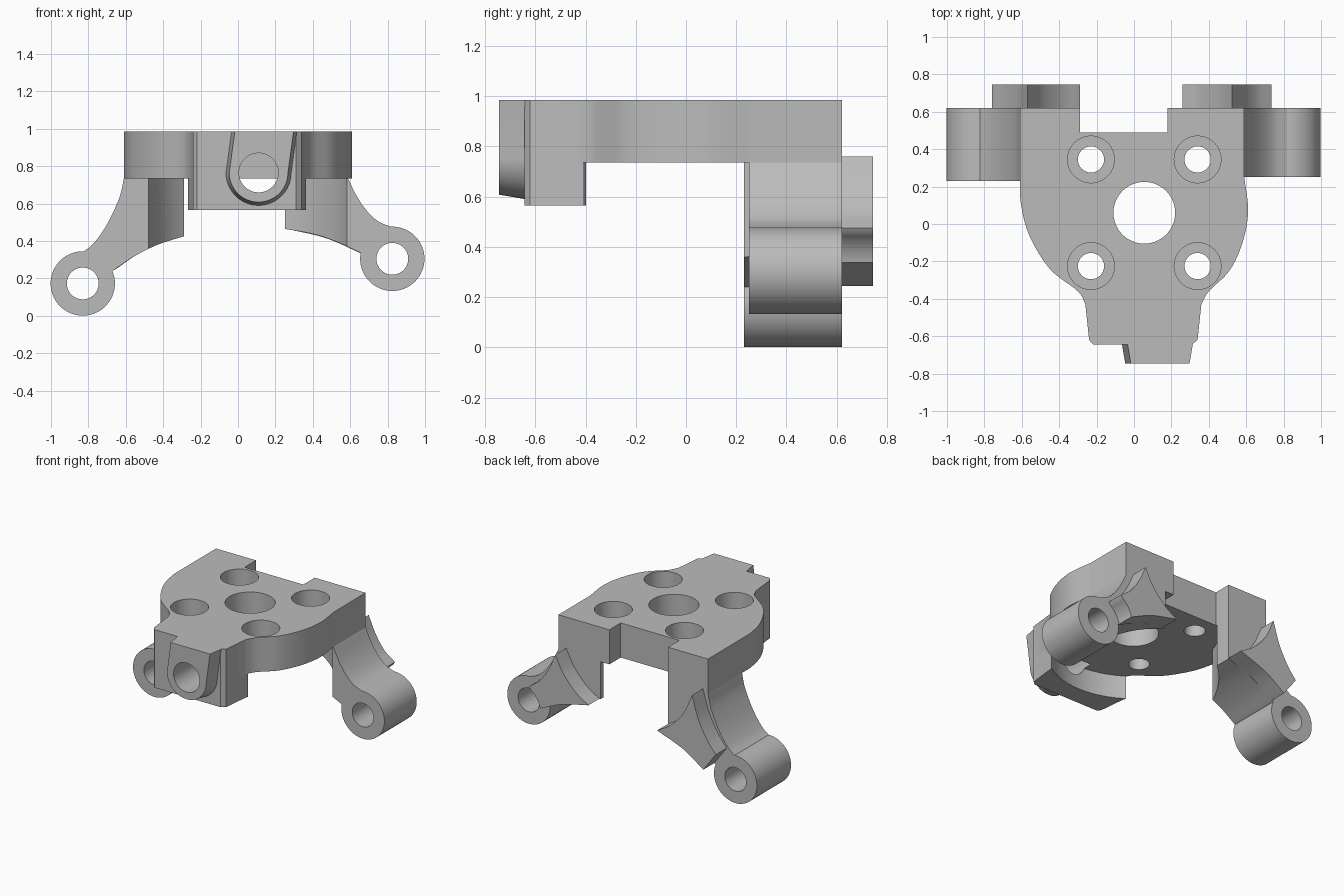
import bpy, bmesh, math
from mathutils import Vector

if "Cube" in bpy.data.objects:
    bpy.data.objects.remove(bpy.data.objects["Cube"])

GREY = (0.5, 0.5, 0.5, 1)
metal = bpy.data.materials.new("plain grey")
metal.use_nodes = True
metal.diffuse_color = GREY
metal.node_tree.nodes["Principled BSDF"].inputs["Base Color"].default_value = GREY


def smooth(pts, steps=8):
    """Smooth curve through a few points."""
    p = [Vector(q) for q in pts]
    p = [2 * p[0] - p[1]] + p + [2 * p[-1] - p[-2]]
    out = []
    for a, b, c, d in zip(p, p[1:], p[2:], p[3:]):
        for i in range(steps):
            t = i / steps
            out.append(0.5 * (2 * b + (c - a) * t + (2 * a - 5 * b + 4 * c - d) * t * t
                              + (3 * b - a - 3 * c + d) * t ** 3))
    return out + [p[-2]]


def arc(cx, cy, r, start=0, end=360, n=64):
    count = n if end - start == 360 else n + 1
    angles = [math.radians(start + (end - start) * i / n) for i in range(count)]
    return [(cx + r * math.cos(a), cy + r * math.sin(a)) for a in angles]


def prism(name, pts, axis, lo, hi, pts_hi=None):
    """Solid between two matching outlines, along y or z."""
    bm = bmesh.new()

    def ring(outline, level):
        return [bm.verts.new((p[0], level, p[1]) if axis == "y" else (p[0], p[1], level))
                for p in outline]
    a, b = ring(pts, lo), ring(pts_hi or pts, hi)
    bm.faces.new(a)
    bm.faces.new(b)
    for i in range(len(a)):
        j = (i + 1) % len(a)
        bm.faces.new((a[i], a[j], b[j], b[i]))
    bmesh.ops.recalc_face_normals(bm, faces=bm.faces)
    mesh = bpy.data.meshes.new(name)
    bm.to_mesh(mesh)
    bm.free()
    mesh.materials.append(metal)
    ob = bpy.data.objects.new(name, mesh)
    bpy.context.collection.objects.link(ob)
    return ob


def cut(ob, cutters):
    """Subtract the cutters and bake the result."""
    for c in cutters:
        c.hide_render = True
        mod = ob.modifiers.new("cut", "BOOLEAN")
        mod.operation, mod.solver, mod.object = "DIFFERENCE", "EXACT", c
    deps = bpy.context.evaluated_depsgraph_get()
    mesh = bpy.data.meshes.new_from_object(ob.evaluated_get(deps))
    ob.modifiers.clear()
    ob.data = mesh


TOP, UNDER, BACK = 0.985, 0.735, 0.62
CX, CY = 0.055, 0.06
BOSS_X, BOSS_Z = 0.11, 0.765
parts, cutters = [], []


def cutter(*args):
    cutters.append(prism("cutter", *args))
    return cutters[-1]


# Main plate with rear notch
outline = [(-0.29, BACK), (-0.61, BACK)]
outline += smooth([(-0.61, 0.24), (-0.605, 0.11), (-0.56, -0.06), (-0.45, -0.24),
                   (-0.3, -0.36), (-0.26, -0.43)])
outline += [(-0.24, -0.62), (-0.22, -0.643), (0.31, -0.643), (0.34, -0.62)]
outline += smooth([(0.36, -0.43), (0.4, -0.36), (0.51, -0.25), (0.58, -0.1),
                   (0.61, 0.07), (0.588, 0.26)])
outline += [(0.588, BACK), (0.18, BACK), (0.18, 0.49), (-0.29, 0.49)]
plate = prism("plate", outline, "z", UNDER, TOP)
boss_hole = cutter(arc(BOSS_X, BOSS_Z, 0.105), "y", -0.9, -0.43)
plate_cuts = [boss_hole, cutter(arc(CX, CY, 0.165), "z", 0.5, 1.2)]
for x in (-0.23, 0.34):
    for y in (-0.225, 0.345):
        plate_cuts.append(cutter(arc(x, y, 0.07), "z", 0.5, 1.2))
        plate_cuts.append(cutter(arc(x, y, 0.125), "z", 0.83, 1.2))
cut(plate, plate_cuts)
parts.append(plate)

# Round clearance below the plate
clearance = cutter(arc(CX, CY, 0.56, n=128), "z", 0.0, UNDER)

# Front block hanging below the plate
block = prism("front_block", [(-0.27, -0.38), (-0.26, -0.43), (-0.24, -0.62), (-0.22, -0.643),
                              (0.31, -0.643), (0.34, -0.62), (0.36, -0.43), (0.37, -0.38)],
              "z", 0.565, UNDER)
cut(block, [clearance, boss_hole])
parts.append(block)


# Tapered front boss
def boss_outline(r, inset):
    return ([(0.315 - inset, TOP)] + [(-0.035 + inset, TOP)]
            + arc(BOSS_X, BOSS_Z, r, 180, 360, 32))


boss = prism("front_boss", boss_outline(0.157, 0.018), "y", -0.745, -0.64,
             boss_outline(0.175, 0))
cut(boss, [boss_hole])
parts.append(boss)

# Two arms, each with a barrel and a rear rib
arms = [
    dict(side="right", y=0.23, centre=(-0.83, 0.173),
         outer=[(-0.61, 0.735), (-0.635, 0.63), (-0.7, 0.49), (-0.77, 0.39), (-0.83, 0.34)],
         lower=[(-0.67, 0.24), (-0.56, 0.315), (-0.43, 0.38), (-0.29, 0.425)],
         rib_in=[(-0.29, 0.43), (-0.4, 0.5), (-0.5, 0.61), (-0.57, 0.76)],
         rib_out=[(-0.57, 0.76), (-0.62, 0.6), (-0.69, 0.47), (-0.76, 0.38)],
         rib_low=[(-0.66, 0.245), (-0.5, 0.35), (-0.29, 0.43)]),
    dict(side="left", y=0.25, centre=(0.825, 0.305),
         outer=[(0.588, 0.735), (0.635, 0.64), (0.69, 0.56), (0.75, 0.505), (0.825, 0.474)],
         lower=[(0.66, 0.335), (0.53, 0.395), (0.4, 0.438), (0.25, 0.465)],
         rib_in=[(0.26, 0.465), (0.36, 0.53), (0.46, 0.64), (0.525, 0.76)],
         rib_out=[(0.525, 0.76), (0.58, 0.64), (0.65, 0.54), (0.735, 0.475)],
         rib_low=[(0.655, 0.335), (0.47, 0.415), (0.26, 0.465)]),
]
for a in arms:
    cx, cz = a["centre"]
    bore = cutter(arc(cx, cz, 0.085), "y", 0, 1)
    inner = a["lower"][-1][0]
    arm = prism(a["side"] + "_arm", smooth(a["outer"]) + [a["centre"]] + smooth(a["lower"])
                + [(inner, UNDER)], "y", a["y"], BACK)
    cut(arm, [clearance, bore])
    barrel = prism(a["side"] + "_barrel", arc(cx, cz, 0.172), "y", a["y"], BACK)
    cut(barrel, [bore])
    rib = prism(a["side"] + "_rear_rib", smooth(a["rib_in"])[:-1] + smooth(a["rib_out"])
                + smooth(a["rib_low"])[:-1], "y", BACK - 0.01, 0.745)
    # Rib is relieved around the barrel
    cut(rib, [cutter(arc(cx, cz, 0.18), "y", BACK, 1)])
    parts += [arm, barrel, rib]

for c in cutters:
    bpy.data.objects.remove(c)

bpy.ops.object.select_all(action="DESELECT")
for ob in parts:
    ob.select_set(True)
bpy.context.view_layer.objects.active = plate
bpy.ops.object.shade_smooth_by_angle(angle=math.radians(25))
